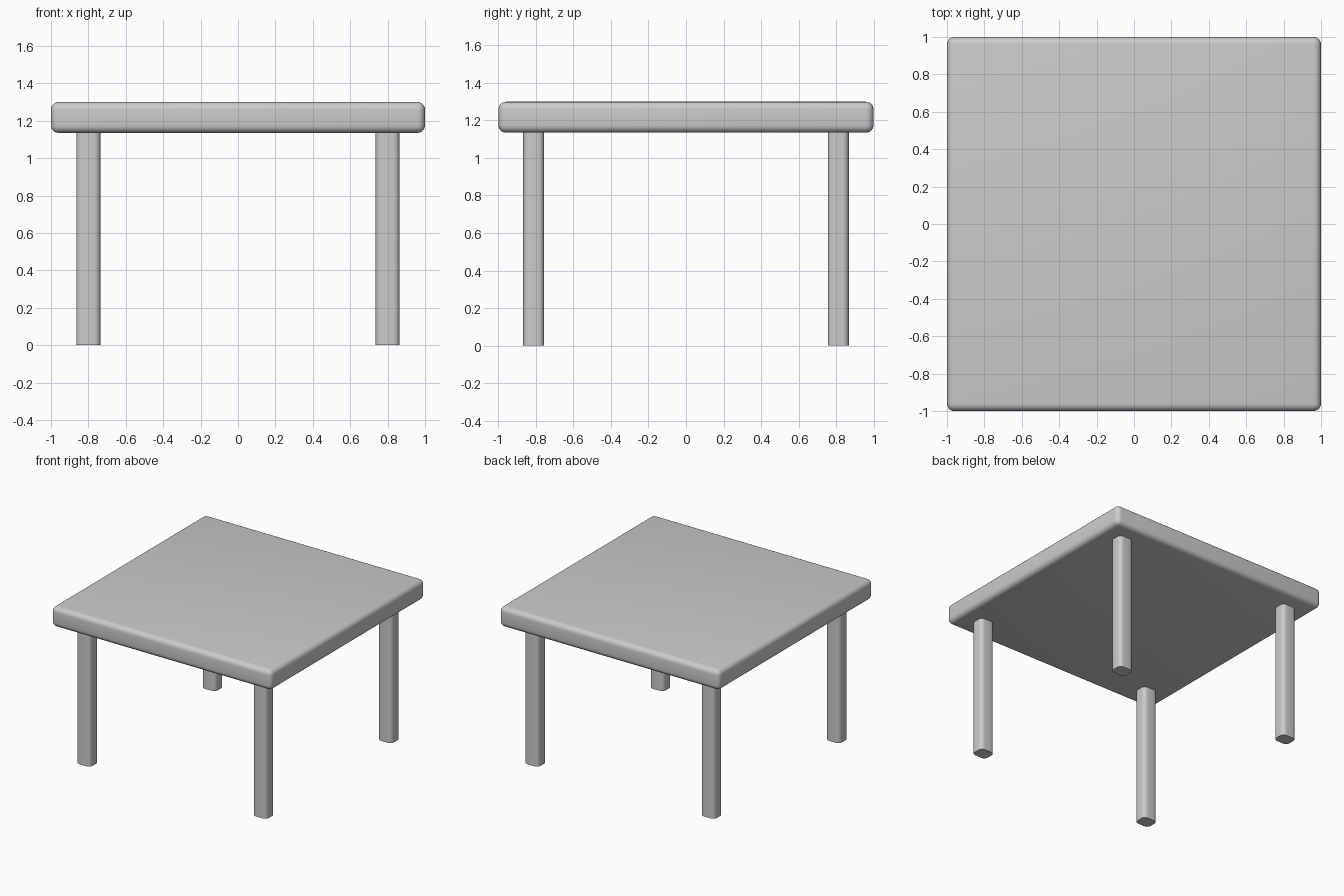
import bpy
import bmesh

if "Cube" in bpy.data.objects:
    bpy.data.objects.remove(bpy.data.objects["Cube"])


def rounded_box(name, size, centre, radius, segments, vertical_only=False):
    """Box with rounded edges, or with only its upright edges rounded."""
    bm = bmesh.new()
    bmesh.ops.create_cube(bm, size=1)
    bmesh.ops.scale(bm, vec=size, verts=bm.verts)
    edges = [e for e in bm.edges if not vertical_only
             or abs(e.verts[0].co.z - e.verts[1].co.z) > 1e-4]
    bmesh.ops.bevel(bm, geom=edges, offset=radius, segments=segments,
                    profile=0.5, affect='EDGES')
    mesh = bpy.data.meshes.new(name)
    bm.to_mesh(mesh)
    bm.free()
    obj = bpy.data.objects.new(name, mesh)
    obj.location = centre
    bpy.context.collection.objects.link(obj)
    bpy.ops.object.select_all(action='DESELECT')
    obj.select_set(True)
    bpy.context.view_layer.objects.active = obj
    bpy.ops.object.shade_smooth_by_angle()
    return obj


TOP_Z, UNDERSIDE_Z = 1.30, 1.135

# Thick square slab with softened edges
rounded_box("tabletop", (2, 2, TOP_Z - UNDERSIDE_Z),
            (0, 0, (TOP_Z + UNDERSIDE_Z) / 2), 0.04, 5)

# Four straight legs with rounded upright corners, set slightly into the slab
leg_height = UNDERSIDE_Z + 0.01
for y_name, y in (("front", -0.812), ("back", 0.812)):
    for x_name, x in (("left", -0.80), ("right", 0.80)):
        rounded_box(f"{y_name}_{x_name}_leg", (0.128, 0.112, leg_height),
                    (x, y, leg_height / 2), 0.033, 5, vertical_only=True)
